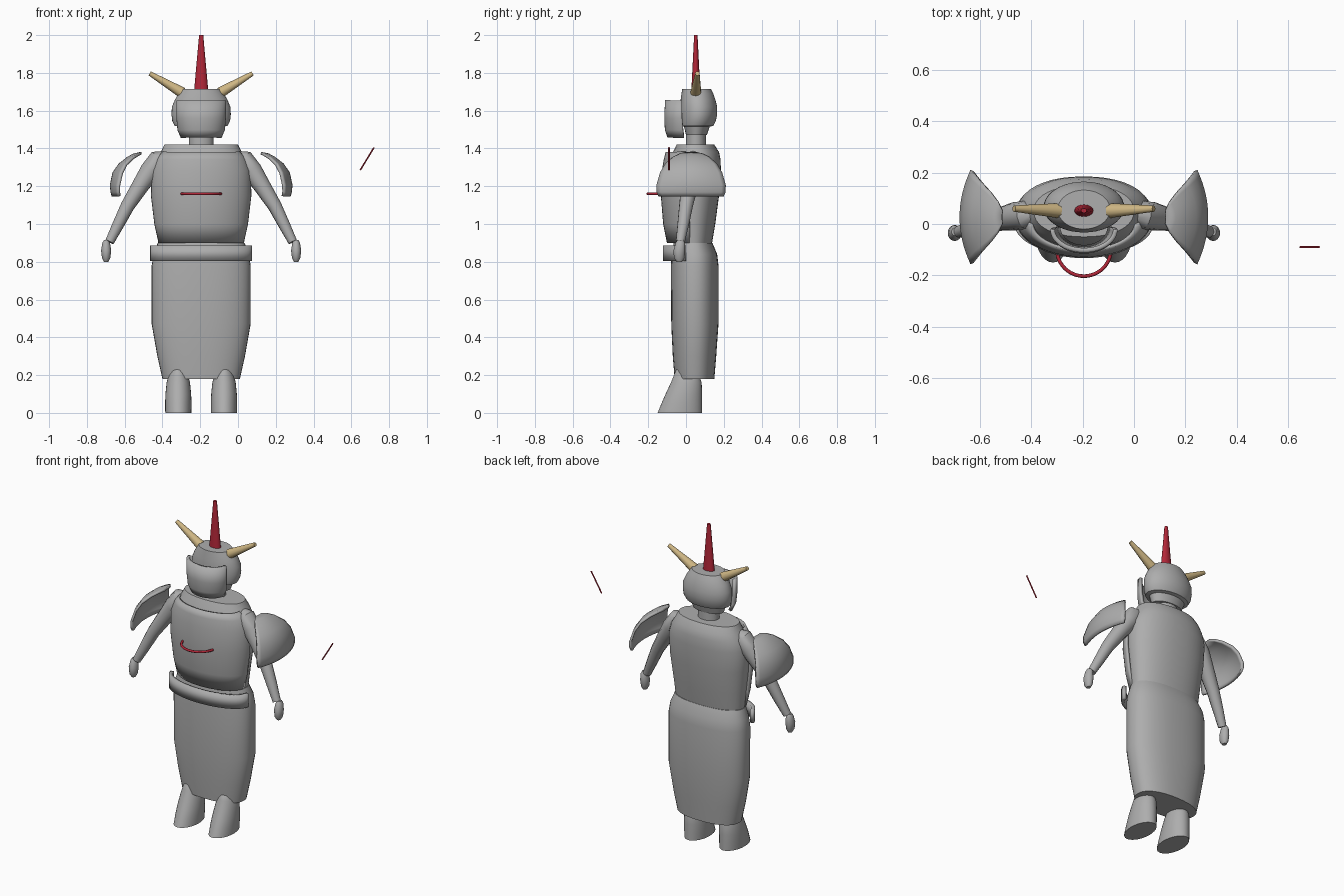
import bpy, bmesh, math

if "Cube" in bpy.data.objects:
    bpy.data.objects.remove(bpy.data.objects["Cube"])

CX = -0.195  # body centre line


def material(name, rgb):
    m = bpy.data.materials.new(name)
    m.use_nodes = True
    m.diffuse_color = (*rgb, 1)
    m.node_tree.nodes["Principled BSDF"].inputs["Base Color"].default_value = (*rgb, 1)
    return m


GREY = material("grey", (0.42, 0.42, 0.42))
RED = material("red", (0.45, 0.02, 0.04))
TAN = material("tan", (0.62, 0.47, 0.23))


def finish(ob, mat, angle=40):
    ob.data.materials.append(mat)
    bpy.ops.object.select_all(action='DESELECT')
    ob.select_set(True)
    bpy.context.view_layer.objects.active = ob
    if ob.type == 'CURVE':
        bpy.ops.object.convert(target='MESH')
    bpy.ops.object.shade_smooth_by_angle(angle=math.radians(angle))
    return bpy.context.object


def grid_mesh(name, rings, closed, mat, thick=0):
    """Skin rows of points; closed rows are capped, open ones become a thick shell."""
    bm = bmesh.new()
    rows = [[bm.verts.new(p) for p in ring] for ring in rings]
    n = len(rows[0])
    for a, b in zip(rows, rows[1:]):
        for i in range(n if closed else n - 1):
            j = (i + 1) % n
            bm.faces.new((a[i], a[j], b[j], b[i]))
    if closed:
        bm.faces.new(rows[0][::-1])
        bm.faces.new(rows[-1])
    bmesh.ops.recalc_face_normals(bm, faces=bm.faces)
    me = bpy.data.meshes.new(name)
    bm.to_mesh(me)
    bm.free()
    ob = bpy.data.objects.new(name, me)
    bpy.context.collection.objects.link(ob)
    if thick:
        mod = ob.modifiers.new("thickness", 'SOLIDIFY')
        mod.thickness = thick
        mod.offset = 0
    return finish(ob, mat)


def power(v, n):
    return math.copysign(abs(v) ** (2 / n), v)


def loft(name, rows, mat=GREY, x=CX, n=2, count=40):
    """Rows of height, half width, front y, back y."""
    rings = []
    for z, w, front, back in rows:
        ring = []
        for i in range(count):
            a = math.tau * i / count
            ring.append((x + w * power(math.cos(a), n),
                         (front + back) / 2 + (back - front) / 2 * power(math.sin(a), n), z))
        rings.append(ring)
    return grid_mesh(name, rings, True, mat)


def front_shell(name, rows, thick, count=28):
    """Half-elliptical shell open at the back; rows of height, half width, front y, rear y."""
    rings = []
    for z, w, front, rear in rows:
        rings.append([(CX + w * math.cos(math.pi * i / count),
                       rear + (front - rear) * math.sin(math.pi * i / count), z)
                      for i in range(count + 1)])
    return grid_mesh(name, rings, False, GREY, thick)


def tube(name, points, mat, smooth=True):
    """Tapered round tube; points are x, y, z, radius."""
    cu = bpy.data.curves.new(name, 'CURVE')
    cu.dimensions = '3D'
    cu.bevel_depth = 1
    cu.bevel_resolution = 4
    cu.use_fill_caps = True
    sp = cu.splines.new('POLY')
    sp.points.add(len(points) - 1)
    for p, (x, y, z, r) in zip(sp.points, points):
        p.co = (x, y, z, 1)
        p.radius = r
    ob = bpy.data.objects.new(name, cu)
    bpy.context.collection.objects.link(ob)
    return finish(ob, mat)


# Skirt and torso
loft("skirt", [(0.18, 0.205, -0.06, 0.15), (0.3, 0.232, -0.07, 0.16),
               (0.47, 0.262, -0.078, 0.172), (0.78, 0.262, -0.08, 0.172),
               (0.84, 0.252, -0.075, 0.165), (0.9, 0.23, -0.065, 0.14)], n=2.3)
loft("torso", [(0.88, 0.225, -0.06, 0.135), (1.0, 0.238, -0.08, 0.155),
               (1.15, 0.255, -0.09, 0.175), (1.28, 0.258, -0.09, 0.185),
               (1.34, 0.24, -0.085, 0.183), (1.38, 0.215, -0.07, 0.175),
               (1.42, 0.195, -0.05, 0.15)], n=2.2)

# Chest plate and belt, front halves only
front_shell("chest_plate", [(0.9, 0.22, -0.095, 0.02), (1.0, 0.242, -0.115, 0.02),
                            (1.15, 0.26, -0.127, 0.02), (1.28, 0.257, -0.122, 0.02),
                            (1.34, 0.235, -0.112, 0.02), (1.38, 0.2, -0.102, 0.0)], 0.012)
front_shell("belt", [(0.803, 0.26, -0.113, 0.0), (0.885, 0.26, -0.113, 0.0)], 0.02)

# Neck, helmet, face mask
loft("neck", [(1.41, 0.065, 0.0, 0.105), (1.5, 0.065, 0.0, 0.105)])
loft("helmet", [(1.47, 0.1, 0.0, 0.11), (1.515, 0.115, -0.01, 0.125),
                (1.52, 0.14, -0.03, 0.145), (1.545, 0.153, -0.033, 0.158),
                (1.58, 0.157, -0.033, 0.165), (1.62, 0.155, -0.033, 0.165),
                (1.66, 0.138, -0.028, 0.155), (1.69, 0.12, -0.024, 0.145),
                (1.715, 0.102, -0.02, 0.132)])
front_shell("face_mask", [(1.46, 0.1, -0.09, -0.01), (1.5, 0.117, -0.103, -0.015),
                          (1.56, 0.122, -0.106, -0.02), (1.655, 0.122, -0.102, -0.022)], 0.018)

# Red crest spike
loft("crest_spike", [(1.7, 0.038, 0.028, 0.076), (2.0, 0.011, 0.043, 0.061)], RED, count=24)

# Chest ring and loose rod
tube("chest_ring", [(CX + 0.105 * math.cos(math.pi * i / 24),
                     -0.1 - 0.103 * math.sin(math.pi * i / 24), 1.16, 0.007)
                    for i in range(25)], RED)
tube("loose_rod", [(0.647, -0.09, 1.285, 0.004), (0.72, -0.09, 1.405, 0.004)], RED)

# Mirrored parts
for side, label in ((-1, "right"), (1, "left")):
    def at(dx, y, z, r):
        return (CX + side * dx, y, z, r)

    tube(label + "_horn", [at(0.1, 0.052, 1.695, 0.029), at(0.272, 0.06, 1.797, 0.012)], TAN)

    tube(label + "_arm", [at(0.19, 0.04, 1.36, 0.03), at(0.225, 0.035, 1.34, 0.055),
                          at(0.27, 0.03, 1.28, 0.055), at(0.32, 0.02, 1.205, 0.046),
                          at(0.39, 0.0, 1.095, 0.037), at(0.44, -0.015, 0.995, 0.031),
                          at(0.485, -0.03, 0.905, 0.024)], GREY)
    loft(label + "_hand", [(0.8, 0.012, -0.05, -0.02), (0.82, 0.022, -0.064, -0.008),
                           (0.86, 0.027, -0.066, -0.004), (0.9, 0.02, -0.055, -0.005),
                           (0.915, 0.012, -0.045, -0.015)], x=CX + side * 0.503, count=20)

    # Shoulder guard: rows of centre offset, edge offset, height, half depth
    rings = []
    for mid, edge, z, w in [(0.318, 0.316, 1.375, 0.025), (0.355, 0.333, 1.367, 0.06),
                            (0.387, 0.36, 1.35, 0.095), (0.432, 0.397, 1.315, 0.135),
                            (0.463, 0.42, 1.27, 0.162), (0.477, 0.435, 1.205, 0.181),
                            (0.473, 0.436, 1.17, 0.18), (0.467, 0.432, 1.147, 0.17)]:
        rings.append([(CX + side * (mid + (edge - mid) * (i / 8) ** 2), 0.027 + w * i / 8, z)
                      for i in range(-8, 9)])
    grid_mesh(label + "_shoulder_guard", rings, False, GREY, 0.014)

    # Foot
    loft(label + "_foot", [(0.0, 0.069, -0.15, 0.085), (0.05, 0.07, -0.13, 0.085),
                           (0.1, 0.068, -0.108, 0.085), (0.16, 0.062, -0.08, 0.083),
                           (0.2, 0.052, -0.064, 0.07), (0.225, 0.037, -0.054, 0.04),
                           (0.24, 0.014, -0.04, 0.0)], x=CX + side * 0.121, count=28)
